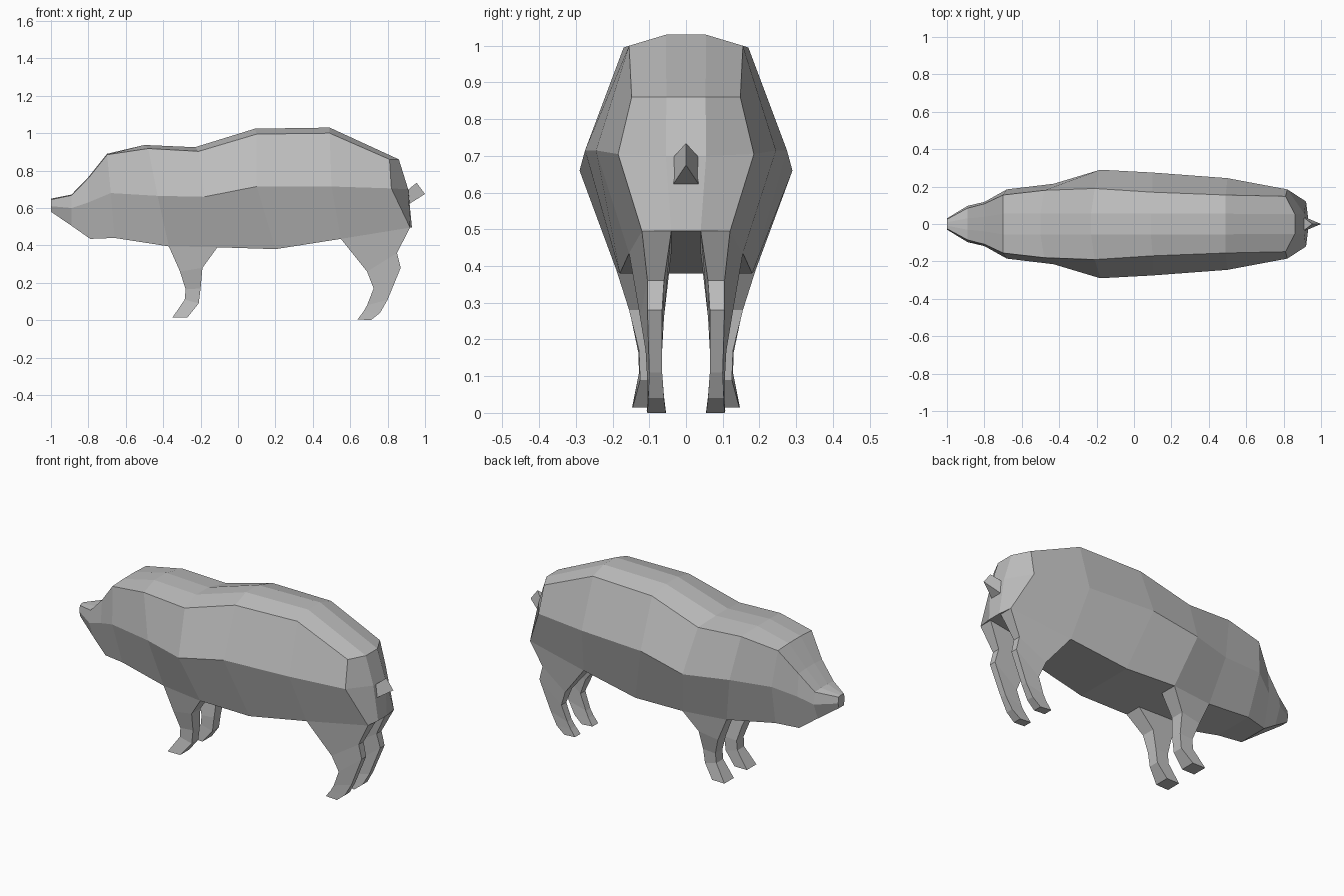
import bpy
import bmesh

hide = bpy.data.materials.new("plain grey")
hide.diffuse_color = (0.52, 0.52, 0.52, 1)


def finish(name, bm):
    bmesh.ops.recalc_face_normals(bm, faces=bm.faces)
    me = bpy.data.meshes.new(name)
    bm.to_mesh(me)
    bm.free()
    me.materials.append(hide)
    ob = bpy.data.objects.new(name, me)
    bpy.context.collection.objects.link(ob)
    return ob


def bridge(bm, rings):
    for a, b in zip(rings, rings[1:]):
        n = len(a)
        for i in range(n):
            j = (i + 1) % n
            bm.faces.new((a[i], a[j], b[j], b[i]))


# Body stations, snout to rump: ridge x z | shoulder x y z | flank x y z | belly x y z
stations = [
    (-1.00, .65, -1.00, .025, .645, -1.00, .03, .61, -1.00, .022, .58),
    (-.89, .672, -.89, .085, .668, -.89, .097, .60, -.89, .06, .505),
    (-.80, .765, -.80, .108, .76, -.80, .118, .63, -.79, .09, .435),
    (-.70, .89, -.70, .155, .885, -.68, .185, .68, -.66, .12, .44),
    (-.50, .937, -.48, .18, .918, -.43, .215, .665, -.37, .155, .395),
    (-.23, .925, -.21, .19, .903, -.18, .29, .66, -.11, .19, .39),
    (.09, 1.024, .10, .17, .995, .10, .275, .715, .20, .18, .38),
    (.49, 1.03, .49, .155, 1.00, .50, .245, .715, .55, .155, .435),
    (.86, .86, .81, .148, .86, .82, .185, .705, .92, .12, .495),
]
bm = bmesh.new()
rings = []
for xt, zt, xs, ys, zs, xm, ym, zm, xl, yl, zl in stations:
    half = [(xt, min(.055, ys * .36), zt), (xs, ys, zs), (xm, ym, zm), (xl, yl, zl)]
    full = half + [(x, -y, z) for x, y, z in reversed(half)]
    rings.append([bm.verts.new(p) for p in full])
bridge(bm, rings)
bm.faces.new(rings[0])
# Rump cap bulging backwards
r = rings[-1]
ml, mr = [bm.verts.new((.91, s * .055, .70)) for s in (1, -1)]
ll, lr = [bm.verts.new((.93, s * .04, .495)) for s in (1, -1)]
for f in ((r[0], r[1], r[2], ml), (ml, r[2], r[3], ll), (r[7], r[6], r[5], mr),
          (mr, r[5], r[4], lr), (r[0], ml, mr, r[7]), (ml, ll, lr, mr),
          (ll, r[3], r[4], lr)):
    bm.faces.new(f)
finish("body", bm)

# Leg sections: front x z, rear x z, inner y, outer y at front, outer y at rear
front = [
    (-.37, .395, -.11, .39, .09, .155, .19),
    (-.31, .26, -.19, .28, .075, .15, .155),
    (-.28, .165, -.20, .17, .065, .13, .128),
    (-.285, .11, -.21, .09, .065, .128, .125),
    (-.35, .015, -.27, .015, .06, .147, .145),
]
hind = [
    (.55, .435, .92, .495, .04, .155, .12),
    (.69, .26, .85, .36, .06, .125, .105),
    (.725, .17, .87, .28, .065, .11, .105),
    (.69, .08, .80, .11, .065, .105, .10),
    (.67, .045, .76, .04, .06, .105, .103),
    (.64, .005, .71, .0, .055, .107, .105),
]


def leg(name, sections, side):
    bm = bmesh.new()
    rings = []
    for xf, zf, xr, zr, yi, yf, yr in sections:
        pts = [(xf, yi, zf), (xf, yf, zf), (xr, yr, zr), (xr, yi, zr)]
        rings.append([bm.verts.new((x, y * side, z)) for x, y, z in pts])
    bridge(bm, rings)
    bm.faces.new(rings[0])
    bm.faces.new(rings[-1])
    finish(name, bm)


for side, label in ((1, "left"), (-1, "right")):
    leg("front_leg_" + label, front, side)
    leg("hind_leg_" + label, hind, side)

# Short wedge tail
bm = bmesh.new()
v = [bm.verts.new(p) for p in [(.905, .04, .615), (.905, -.04, .615), (.9, -.04, .69),
                               (.9, .04, .69), (.955, 0, .735), (1.0, 0, .675)]]
for f in ((0, 1, 2, 3), (0, 1, 5), (2, 3, 4), (0, 3, 4, 5), (1, 2, 4, 5)):
    bm.faces.new([v[i] for i in f])
finish("tail", bm)
